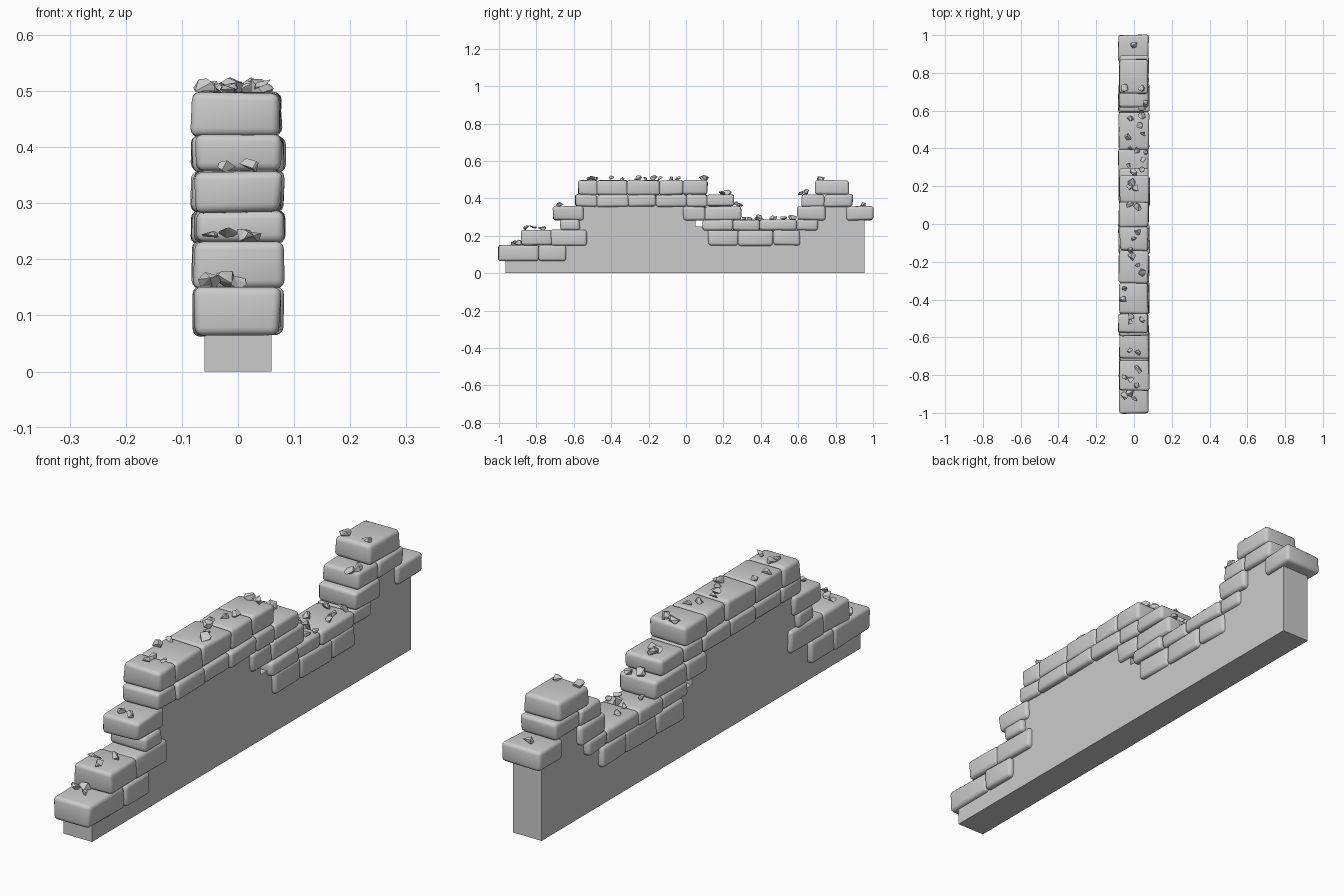
import bpy, bmesh, random
from mathutils import Vector, Matrix

if "Cube" in bpy.data.objects:
    bpy.data.objects.remove(bpy.data.objects["Cube"])

random.seed(7)


def finish(name, bm):
    bmesh.ops.recalc_face_normals(bm, faces=bm.faces)
    me = bpy.data.meshes.new(name)
    bm.to_mesh(me)
    bm.free()
    ob = bpy.data.objects.new(name, me)
    bpy.context.collection.objects.link(ob)
    return ob


# Plain inner wall: stepped profile (y, z) extruded across x
profile = [(-.965, 0), (.955, 0), (.955, .32), (.87, .32), (.87, .38), (.72, .38),
           (.72, .3), (.66, .3), (.66, .26), (.57, .26), (.57, .2), (.16, .2),
           (.16, .25), (.05, .25), (.05, .32), (0, .32), (0, .38), (-.555, .38),
           (-.585, .32), (-.585, .2), (-.7, .2), (-.7, .11), (-.965, .11)]
bm = bmesh.new()
face = bm.faces.new([bm.verts.new((-.06, y, z)) for y, z in profile])
ext = bmesh.ops.extrude_face_region(bm, geom=[face])
bmesh.ops.translate(bm, vec=(.12, 0, 0),
                    verts=[v for v in ext['geom'] if isinstance(v, bmesh.types.BMVert)])
finish("wall_core", bm)


# Worn stones: jittered boxes, rounded by a bevel, one object per course
def stone(bm, y0, y1, z0, z1):
    xa, xb = -random.uniform(.075, .083), random.uniform(.073, .083)
    size = (xb - xa, y1 - y0 + .003, z1 - z0 + .002)
    mat = Matrix.Translation(((xa + xb) / 2, (y0 + y1) / 2, (z0 + z1) / 2))
    mat = mat @ Matrix.Diagonal((*size, 1))
    for v in bmesh.ops.create_cube(bm, size=1, matrix=mat)['verts']:
        v.co += Vector([random.uniform(-j, j) for j in (.004, .004, .003)])


courses = [
    (.065, .15, [(-1, -.785), (-.785, -.645)]),
    (.15, .23, [(-.88, -.72), (-.725, -.53), (.12, .28), (.28, .465), (.465, .61)]),
    (.23, .285, [(-.67, -.57), (.09, .25), (.25, .395), (.395, .59), (.59, .70)]),
    (.285, .357, [(-.71, -.55), (-.015, .10), (.10, .295), (.595, .745), (.86, 1)]),
    (.357, .42, [(-.59, -.475), (-.475, -.31), (-.31, -.16), (-.16, .005),
                 (.005, .112), (.112, .255), (.62, .74), (.74, .89)]),
    (.42, .496, [(-.575, -.475), (-.475, -.315), (-.315, -.14), (-.14, -.015),
                 (-.015, .115), (.69, .87)]),
]
for i, (z0, z1, spans) in enumerate(courses):
    bm = bmesh.new()
    for y0, y1 in spans:
        stone(bm, y0, y1, z0, z1)
    ob = finish(f"stone_course_{i + 1}", bm)
    bev = ob.modifiers.new("worn_edges", 'BEVEL')
    bev.width = .014
    bev.segments = 3
    bev.limit_method = 'NONE'
    for p in ob.data.polygons:
        p.use_smooth = True


# Loose rubble: angular chips, each the convex hull of a few random points
def chip(bm, x, y, z, r):
    pts = []
    for _ in range(10):
        d = Vector([random.gauss(0, 1) for _ in range(3)]).normalized() * r
        pts.append(bm.verts.new((x + d.x, y + d.y, z + r * .5 + d.z * .75)))
    res = bmesh.ops.convex_hull(bm, input=pts)
    junk = {g for g in res['geom_interior'] + res['geom_unused']
            if isinstance(g, bmesh.types.BMVert)}
    bmesh.ops.delete(bm, geom=list(junk), context='VERTS')


rubble = {
    .15: [(-.05, -.91), (0, -.93), (-.02, -.895)],
    .232: [(.02, -.77), (-.05, -.81), (.01, -.85), (-.02, -.83)],
    .285: [(.04, .57), (-.02, .555), (.03, .52), (.05, .48), (-.03, .46), (-.02, .4),
           (.02, .39), (.06, .38), (-.03, .31), (.05, .34)],
    .357: [(0, .95), (-.02, -.67), (.02, -.68), (0, .275), (.04, .29)],
    .42: [(-.02, .2), (.01, .19), (-.01, .22), (.05, .64), (.04, .61)],
    .496: [(-.05, .72), (.04, .72), (-.02, .1), (.02, .09), (.02, -.04), (0, -.08),
           (-.02, -.14), (-.01, -.17), (.02, -.22), (.04, -.26), (-.05, -.34),
           (-.06, -.4), (-.02, -.49), (-.02, -.52), (.05, -.5)],
}
for i, (z, spots) in enumerate(rubble.items()):
    bm = bmesh.new()
    for x, y in spots:
        chip(bm, x, y, z, random.uniform(.015, .025))
    finish(f"rubble_{i + 1}", bm)
